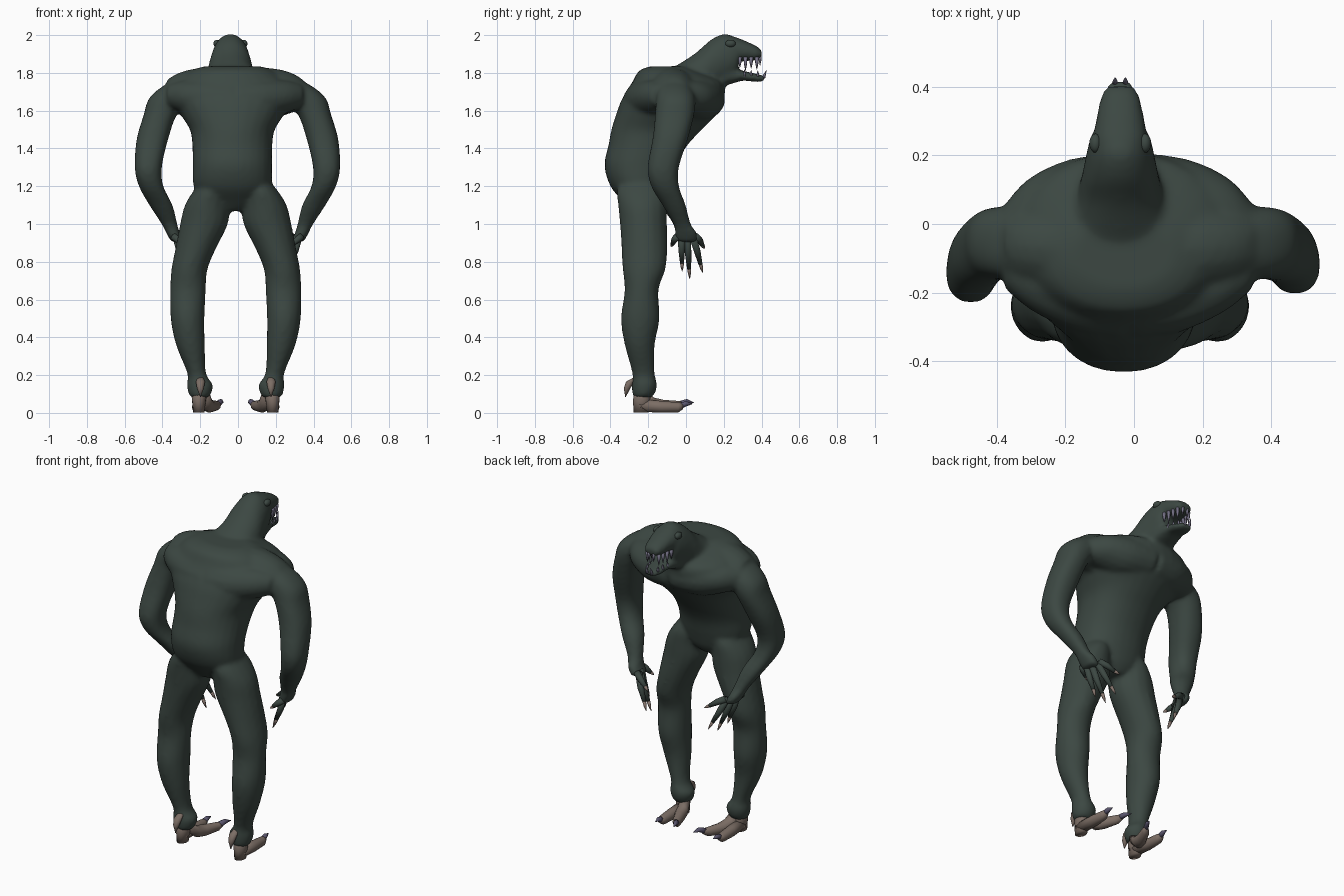
import bpy, bmesh, math
from mathutils import Vector

def mat(name, r, g, b):
    m = bpy.data.materials.new(name)
    m.diffuse_color = (r, g, b, 1)
    return m

GREEN = mat("dark green hide", 0.045, 0.064, 0.055)
FOOT = mat("pale brown foot skin", 0.2, 0.155, 0.13)
TOECLAW = mat("slate claw", 0.1, 0.09, 0.15)
TOOTH = mat("lilac grey tooth", 0.17, 0.16, 0.23)
NAIL = mat("pinkish claw", 0.24, 0.18, 0.155)

def rounded(rings, steps=4):
    """Catmull-Rom rings between the given ones."""
    pts = [rings[0], *rings, rings[-1]]
    out = []
    for p0, p1, p2, p3 in zip(pts, pts[1:], pts[2:], pts[3:]):
        for k in range(steps):
            t = k / steps
            out.append(tuple(b + .5 * t * (c - a + t * (2 * a - 5 * b + 4 * c - d + t * (3 * (b - c) + d - a)))
                             for a, b, c, d in zip(p0, p1, p2, p3)))
    return out + [rings[-1]]

def loft(bm, rings, axis=None, n=16, p=2.0):
    """Skin (x, y, z, a, b) rings lying square to axis; p > 2 gives boxier sections."""
    axis = Vector(axis) if axis else Vector(rings[-1][:3]) - Vector(rings[0][:3])
    axis.normalize()
    u = Vector((1, 0, 0)) if abs(axis.x) < .95 else Vector((0, 1, 0))
    u = (u - axis * u.dot(axis)).normalized()
    v = axis.cross(u)
    loops = []
    for x, y, z, a, *b in rings:
        b = b[0] if b else a
        loop = []
        for i in range(n):
            t = 2 * math.pi * i / n
            c, s = math.cos(t), math.sin(t)
            c = math.copysign(abs(c) ** (2 / p), c)
            s = math.copysign(abs(s) ** (2 / p), s)
            loop.append(bm.verts.new(Vector((x, y, z)) + u * a * c + v * b * s))
        loops.append(loop)
    for l0, l1 in zip(loops, loops[1:]):
        for i in range(n):
            j = (i + 1) % n
            bm.faces.new((l0[i], l0[j], l1[j], l1[i]))
    bm.faces.new(loops[0][::-1])
    bm.faces.new(loops[-1])

def finish(name, bm, material):
    bmesh.ops.recalc_face_normals(bm, faces=bm.faces)
    for f in bm.faces:
        f.smooth = True
    me = bpy.data.meshes.new(name)
    bm.to_mesh(me)
    bm.free()
    me.materials.append(material)
    ob = bpy.data.objects.new(name, me)
    bpy.context.collection.objects.link(ob)
    return ob

def side(rings, s, cx):
    """Place rings given as offsets from the mirror line x = cx."""
    return [(cx + s * r[0], *r[1:]) for r in rings]

CX, LEGX, ARMX, HEADX = -0.03, -0.012, -0.003, -0.04
UP, FWD, ACROSS = (0, 0, 1), (0, 1, 0), (1, 0, 0)

# Body: torso, neck, jaws, limbs fused into one skin
bm = bmesh.new()
loft(bm, rounded([(CX, y, z, a, b) for y, z, a, b in (
    (-.22, 1.07, .06, .07), (-.225, 1.12, .15, .11), (-.245, 1.2, .205, .155),
    (-.245, 1.31, .21, .187), (-.2, 1.42, .212, .21), (-.155, 1.5, .225, .24),
    (-.105, 1.58, .275, .265), (-.07, 1.66, .32, .27), (-.045, 1.75, .3, .24),
    (-.09, 1.81, .22, .16), (-.09, 1.835, .15, .1))]), UP, 28, 2.15)
loft(bm, rounded([(HEADX, y, z, a, b) for y, z, a, b in (
    (-.08, 1.69, .2, .13), (.05, 1.74, .14, .165), (.13, 1.82, .115, .155),
    (.2, 1.865, .1, .142), (.25, 1.878, .088, .115), (.275, 1.88, .076, .09))]), FWD, 24, 2.0)
loft(bm, [(HEADX, y, z, a, b) for y, z, a, b in (
    (.2, 1.92, .082, .08), (.25, 1.925, .08, .07), (.31, 1.917, .07, .055),
    (.37, 1.905, .058, .04), (.4, 1.9, .042, .024))], FWD, 20, 2.2)
loft(bm, [(HEADX, y, z, a, b) for y, z, a, b in (
    (.2, 1.78, .085, .05), (.3, 1.786, .065, .026), (.38, 1.772, .05, .021),
    (.415, 1.77, .032, .016))], FWD, 20, 2.5)
LEG = [(.1, -.24, 1.25, .06, .09), (.13, -.235, 1.18, .09, .13), (.152, -.23, 1.1, .118, .13),
       (.168, -.225, 1.0, .127, .125), (.212, -.22, .87, .108, .122), (.245, -.222, .76, .096, .114),
       (.253, -.235, .65, .095, .09), (.255, -.242, .5, .09, .103),
       (.24, -.245, .36, .077, .08), (.207, -.225, .21, .05, .06),
       (.19, -.22, .15, .07, .068), (.19, -.225, .1, .06, .06), (.19, -.23, .08, .045, .045)]
ARM = [(.27, -.06, 1.77, .05, .05), (.31, -.06, 1.72, .1, .09),
       (.36, -.055, 1.66, .112, .105), (.408, -.06, 1.58, .088, .104),
       (.45, -.08, 1.45, .084, .094), (.472, -.113, 1.3, .072, .083),
       (.457, -.105, 1.2, .065, .074), (.405, -.06, 1.1, .062, .062),
       (.36, -.02, 1.0, .042, .046), (.34, 0, .95, .036, .06), (.315, .005, .905, .036, .056)]
SHOULDER = [(.36, -.06, 1.69, .09, .075), (.3, -.065, 1.695, .11, .105),
            (.2, -.07, 1.7, .13, .125), (.02, -.08, 1.7, .15, .13)]
CHEST = [(.36, -.02, 1.67, .08, .06), (.29, .02, 1.67, .115, .085),
         (.17, .06, 1.66, .13, .11), (.02, .08, 1.66, .13, .11)]
BACK = [(.36, -.13, 1.68, .06, .055), (.28, -.155, 1.675, .1, .085),
        (.15, -.185, 1.66, .13, .11), (.02, -.2, 1.65, .135, .12)]
for s in (-1, 1):
    # the left elbow hangs a little further back
    arm = [(x, y - (.035 if s < 0 else .008) * max(0, 1 - abs(z - 1.28) / .3), z, a, b) for x, y, z, a, b in ARM]
    loft(bm, rounded(side(LEG, s, LEGX)), UP)
    loft(bm, rounded(side(arm, s, ARMX)), UP, 20, 2.3)
    for mass in (SHOULDER, CHEST, BACK):
        loft(bm, rounded(side(mass, s, -.015)), ACROSS)
body = finish("body", bm, GREEN)
rm = body.modifiers.new("fuse", 'REMESH')
rm.mode = 'VOXEL'
rm.voxel_size = 0.0125
rm.use_smooth_shade = True
sm = body.modifiers.new("soften", 'SMOOTH')
sm.factor, sm.iterations = 0.5, 8

# Fingers: base x, y, then tip position
FINGERS = [(.30, .05, .19, .10, .87), (.30, .035, .21, .09, .74), (.315, .005, .225, .02, .71),
           (.325, -.025, .265, -.02, .75), (.34, -.045, .275, -.08, .88)]
# Toes: offsets from the leg mirror line, then claws
OUTER = [(.195, -.25, .04, .034), (.2, -.13, .032, .032), (.2, -.04, .029, .027), (.2, -.015, .036, .016)]
INNER = [(.17, -.215, .085, .036), (.155, -.17, .046, .036), (.14, -.12, .036, .034),
         (.105, -.04, .038, .026), (.092, -.015, .046, .015)]
HEEL = [(.192, -.232, .13, .045), (.195, -.235, .06, .036, .045), (.195, -.238, .002, .03, .04)]
SPUR = [(.187, -.26, .19, .014), (.187, -.295, .165, .024), (.187, -.312, .13, .018), (.187, -.32, .085, .002)]

for s, label in ((-1, "left"), (1, "right")):
    fingers, nails = bmesh.new(), bmesh.new()
    for bx, by, tx, ty, tz in FINGERS:
        a, t = Vector((bx, by, .935)), Vector((tx, ty, tz))
        bend = a.lerp(t, .45) + Vector((.008, 0, .008))
        q = a.lerp(t, .76)
        loft(fingers, side([(*a, .02), (*bend, .018), (*q, .011)], s, ARMX), n=10)
        loft(nails, side([(*a.lerp(t, .74), .011), (*a.lerp(t, .88), .008), (*t, .001)], s, ARMX), n=8)
    finish(label + "_fingers", fingers, GREEN)
    finish(label + "_finger_claws", nails, NAIL)

    foot, claws = bmesh.new(), bmesh.new()
    for toe in (OUTER, INNER):
        loft(foot, side(toe, s, LEGX), FWD, n=14)
    loft(foot, side(HEEL, s, LEGX), UP, n=16)
    loft(foot, side(SPUR, s, LEGX), UP, n=10)
    loft(claws, side([(.2, -.03, .036, .018), (.198, .0, .048, .014), (.195, .035, .048, .001)], s, LEGX), FWD, n=8)
    loft(claws, side([(.097, -.03, .046, .018), (.08, .005, .06, .014), (.065, .043, .054, .001)], s, LEGX), FWD, n=8)
    finish(label + "_foot", foot, FOOT)
    finish(label + "_toe_claws", claws, TOECLAW)

    # Eye: flattened ball on the side of the head
    eye = bmesh.new()
    bmesh.ops.create_uvsphere(eye, u_segments=16, v_segments=10, radius=1)
    for v in eye.verts:
        v.co = Vector((v.co.x * .018 + HEADX + s * .072, v.co.y * .028 + .235, v.co.z * .02 + 1.955))
    finish(label + "_eye", eye, GREEN)

# Teeth: cones along both jaws
teeth = bmesh.new()
def tooth(x, y, z0, z1, r, lean=0.0):
    loft(teeth, [(x, y, z0, r), (x, y + lean * .4, (z0 + z1) / 2, r * .75), (x, y + lean, z1, .001)], UP, n=8)
for s in (-1, 1):
    for i, length in enumerate((.045, .06, .05, .055)):
        y = .285 + i * .03
        tooth(HEADX + s * (.06 - i * .007), y, 1.885, 1.872 - length, .011)
    for i in range(3):
        y = .31 + i * .035
        tooth(HEADX + s * (.052 - i * .008), y, 1.78, 1.818 - i * .003, .008)
    tooth(HEADX + s * .016, .392, 1.89, 1.84, .009)
    tooth(HEADX + s * .015, .41, 1.77, 1.815, .009, .016)
finish("teeth", teeth, TOOTH)
